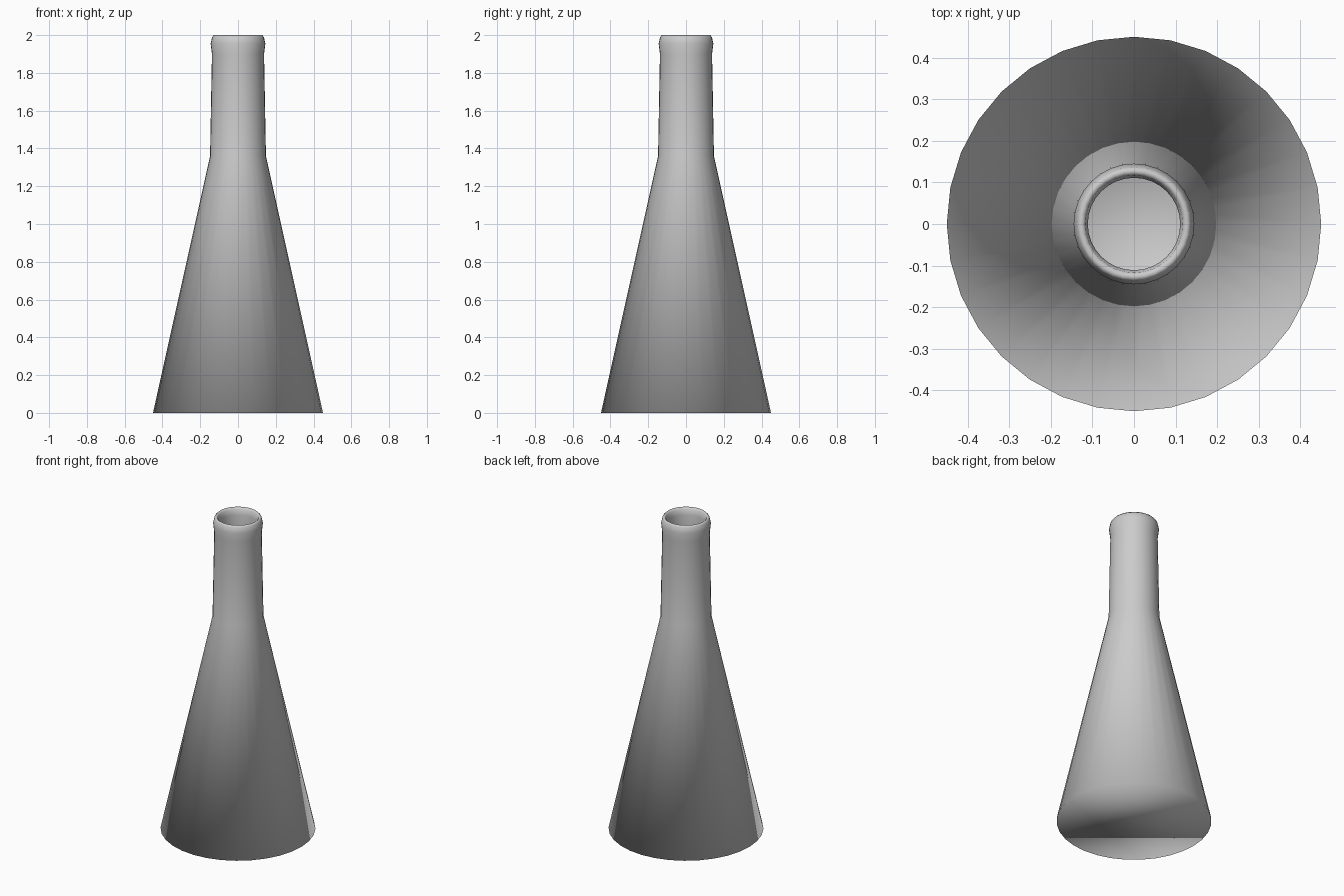
import bpy, bmesh, math

if "Cube" in bpy.data.objects:
    bpy.data.objects.remove(bpy.data.objects["Cube"])

SIDES = 32

# Outer cone, neck, rolled lip, then inside wall of the neck
profile = [(0.45, 0.0), (0.148, 1.36), (0.138, 1.90), (0.145, 1.955),
           (0.137, 1.99), (0.128, 2.0), (0.117, 1.99), (0.111, 1.955), (0.111, 1.88)]

bm = bmesh.new()
rings = []
for r, z in profile:
    rings.append([bm.verts.new((r * math.cos(2 * math.pi * i / SIDES),
                                r * math.sin(2 * math.pi * i / SIDES), z))
                  for i in range(SIDES)])
for a, b in zip(rings, rings[1:]):
    for i in range(SIDES):
        j = (i + 1) % SIDES
        bm.faces.new((a[i], a[j], b[j], b[i]))

# Closed base
bm.faces.new(list(reversed(rings[0])))
for f in bm.faces:
    f.smooth = True

mesh = bpy.data.meshes.new("conical_flask")
bm.to_mesh(mesh)
bm.free()
flask = bpy.data.objects.new("conical_flask", mesh)
bpy.context.collection.objects.link(flask)
